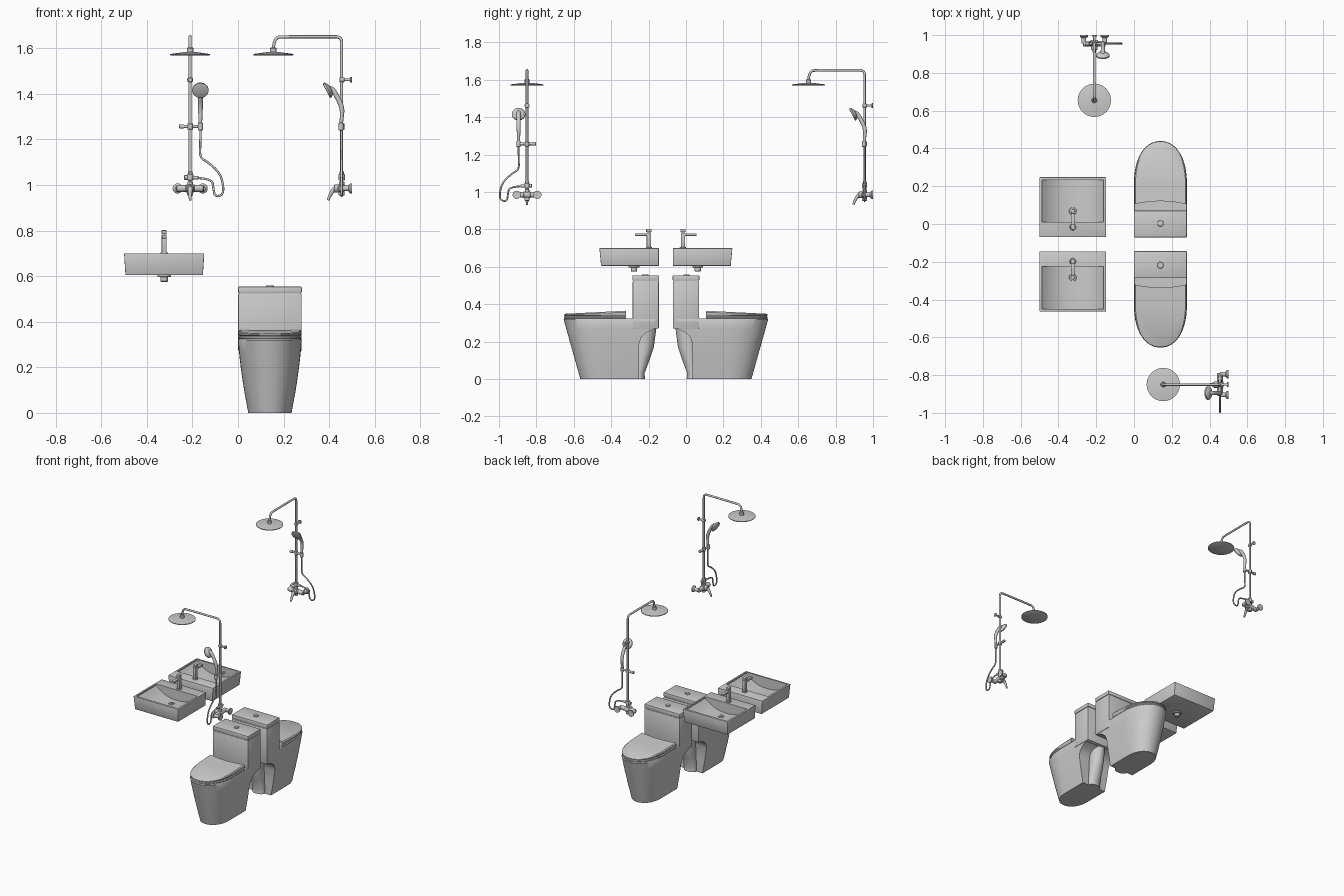
import bpy, bmesh
from math import pi, cos, sin, radians
from mathutils import Matrix, Vector

if "Cube" in bpy.data.objects:
    bpy.data.objects.remove(bpy.data.objects["Cube"])

parts = []  # parts of the fixture being built
UP, DOWN, OUT, SIDE = (0, 0, 1), (0, 0, -1), (0, -1, 0), (1, 0, 0)


def add(name, mesh, angle=35):
    mesh.shade_smooth()
    mesh.set_sharp_from_angle(angle=radians(angle))
    ob = bpy.data.objects.new(name, mesh)
    bpy.context.collection.objects.link(ob)
    parts.append(ob)
    return ob


def evaluated_mesh(ob):
    bpy.context.view_layer.update()
    return bpy.data.meshes.new_from_object(ob.evaluated_get(bpy.context.evaluated_depsgraph_get()))


def loft(name, rings, bevel=0):
    """Skin closed rings of equal length and cap both ends."""
    bm = bmesh.new()
    vs = [[bm.verts.new(p) for p in r] for r in rings]
    n = len(rings[0])
    for a, b in zip(vs, vs[1:]):
        for i in range(n):
            bm.faces.new((a[i], a[(i + 1) % n], b[(i + 1) % n], b[i]))
    bm.faces.new(vs[0])
    bm.faces.new(vs[-1])
    bmesh.ops.recalc_face_normals(bm, faces=bm.faces)
    if bevel:
        bmesh.ops.bevel(bm, geom=bm.edges[:], offset=bevel, segments=2, affect='EDGES', profile=0.5)
    me = bpy.data.meshes.new(name)
    bm.to_mesh(me)
    bm.free()
    return add(name, me)


def box(name, cx, hw, y0, y1, z0, z1, bevel=0.003, taper=0):
    def ring(z, t):
        w = hw - t
        return [(cx - w, y0 + 1.5 * t, z), (cx + w, y0 + 1.5 * t, z), (cx + w, y1, z), (cx - w, y1, z)]
    return loft(name, [ring(z0, taper), ring(z1, 0)], bevel)


def turned(name, origin, axis, profile, n=32):
    """Round part: profile of (distance along axis, radius)."""
    m = Matrix.Translation(origin) @ Vector(axis).to_track_quat('Z', 'Y').to_matrix().to_4x4()
    return loft(name, [[m @ Vector((r * cos(2 * pi * i / n), r * sin(2 * pi * i / n), d))
                        for i in range(n)] for d, r in profile])


def rod(name, origin, axis, length, r):
    """Cylinder with chamfered ends."""
    c = min(r, length) * 0.2
    return turned(name, origin, axis, [(0, r - c), (c, r), (length - c, r), (length, r - c)])


def tube(name, x, pts, radius, radii=None):
    """Smooth pipe through (y, z) points at x, or (x, z) points at y = P if x is None."""
    cu = bpy.data.curves.new(name, 'CURVE')
    cu.dimensions = '3D'
    cu.bevel_depth, cu.bevel_resolution, cu.use_fill_caps = radius, 4, True
    sp = cu.splines.new('NURBS')
    sp.points.add(len(pts) - 1)
    for i, (a, z) in enumerate(pts):
        sp.points[i].co = (a, P, z, 1) if x is None else (x, a, z, 1)
        sp.points[i].radius = radii[i] if radii else 1
    sp.order_u, sp.use_endpoint_u, sp.resolution_u = 3, True, 8
    tmp = bpy.data.objects.new(name + "_path", cu)
    bpy.context.collection.objects.link(tmp)
    me = evaluated_mesh(tmp)
    bpy.data.objects.remove(tmp)
    return add(name, me, 50)


def u_shape(z, hw, front, back, sag=0, tilt=0, n=32):
    """U outline: rounded front, straight sides, back edge optionally bowed."""
    side = -0.43
    pts = [(TX + hw * (1 - i / 4), back + sag * (1 - (1 - i / 4) ** 2)) for i in range(1, 8)]
    pts.append((TX - hw, back))
    for i in range(n + 1):
        c, s = cos(pi * i / n), sin(pi * i / n)
        pts.append((TX - hw * abs(c) ** 0.92 * (1 if c > 0 else -1), side + (front - side) * abs(s) ** 0.92))
    pts.append((TX + hw, back))
    return [(x, y, z + tilt * (y - front)) for x, y in pts]


def place_second(m):
    """Linked copy of the finished fixture; starts a new parts list."""
    for o in parts:
        c = o.copy()
        c.name = o.name + "_second"
        bpy.context.collection.objects.link(c)
        c.matrix_world = m
    parts.clear()


def half_turn(cx):
    p = Vector((cx, -0.1075, 0))
    return Matrix.Translation(p) @ Matrix.Rotation(pi, 4, 'Z') @ Matrix.Translation(-p)


# --- Toilet ---
TX = .14
rings = []
for z, back in ((0, -.25), (.1, -.25), (.19, -.25), (.225, -.238), (.25, -.21), (.268, -.17), (.318, -.165)):
    t = z / .318
    rings.append(u_shape(z, .095 + .065 * t - .02 * t * t, -.565 - .089 * t, back))
rings.append(u_shape(.324, .137, -.651, -.168))
loft("toilet_bowl", rings)


def slab(name, z, h, tilt):
    """Thin U plate with softened edges."""
    loft(name, [u_shape(z + h * k, .138 - e, -.652 + e, -.321, -.015, tilt * k)
                for k, e in ((0, .005), (.3, 0), (.7, 0), (1, .006))])


slab("toilet_seat", .322, .015, 0)
slab("toilet_lid", .337, .012, .05)
box("tank", TX, .139, -.285, -.145, .27, .523, .004)
box("tank_lid", TX, .14, -.286, -.144, .526, .554, .004)
box("tank_gap", TX, .136, -.282, -.148, .52, .53, 0)
rod("flush_button", (TX, -.218, .55), UP, .01, .017)
trap = []
for z, back in ((0, -.218), (.03, -.222), (.11, -.192), (.17, -.172), (.275, -.158)):
    yc, ry = (back - .28) / 2, (back + .28) / 2
    trap.append([(TX + .047 * cos(a * pi / 12), yc + ry * sin(a * pi / 12), z) for a in range(24)])
loft("trapway", trap)
place_second(half_turn(TX))

# --- Washbasin, hollowed with a curved trough ---
SX = -.324
basin = box("basin", SX, .176, -.463, -.145, .605, .70, .003, .006)
trough = [(SX - .163, .72), (SX + .163, .72)]
trough += [(SX + .163 * (1 - i / 12), .69 - .064 * (1 - abs(1 - i / 12) ** 2.4)) for i in range(25)]
cutter = loft("trough_cutter", [[(x, y, z) for x, z in trough] for y in (-.449, -.225)])
cutter.hide_render = True
mod = basin.modifiers.new("hollow", 'BOOLEAN')
mod.object, mod.operation, mod.solver = cutter, 'DIFFERENCE', 'EXACT'
hollow = evaluated_mesh(basin)
basin.modifiers.clear()
basin.data = hollow
hollow.set_sharp_from_angle(angle=radians(35))
parts.remove(cutter)
bpy.data.objects.remove(cutter)
rod("drain_ring", (SX, -.283, .622), UP, .008, .02)
rod("drain_plug", (SX, -.283, .628), UP, .006, .011)
rod("drain_outlet", (SX, -.278, .575), DOWN[:2] + (1,), .03, .017)
rod("drain_flange", (SX, -.278, .596), UP, .012, .029)
box("faucet_body", SX, .011, -.21, -.187, .698, .783)
box("faucet_spout", SX, .010, -.272, -.19, .766, .779, .002)
box("faucet_lever", SX, .011, -.213, -.185, .785, .802, .002)
rod("faucet_base", (SX, -.198, .698), UP, .007, .017)
place_second(half_turn(SX))

# --- Shower set, wall at y = 0, facing -y ---
P, H, MZ = -.045, .045, .985  # pipe offset, hand shower x, mixer height
tube("riser_pipe", 0, [(P, 1), (P, 1.6), (P, 1.651), (-.1, 1.651), (-.29, 1.651), (-.345, 1.648), (-.345, 1.585)], .0068)
turned("rain_head", (0, -.345, 1.569), UP, [(0, .085), (.002, .088), (.006, .088), (.014, .03)], 48)
rod("head_joint", (0, -.345, 1.58), UP, .023, .014)
rod("bracket_plate", (0, 0, 1.462), OUT, .008, .013)
rod("bracket_arm", (0, 0, 1.462), OUT, .04, .006)
rod("bracket_ring", (0, -.033, 1.462), OUT, .022, .011)
rod("slider_bar", (-.04, P, 1.257), SIDE, .09, .007)
rod("slider_knob", (-.048, P, 1.257), SIDE, .022, .0095)
rod("slider_clamp", (0, P, 1.243), UP, .028, .012)
rod("hand_holder", (H, -.048, 1.24), UP, .034, .011)
tube("hand_shower_handle", H, [(-.049, 1.24), (P, 1.29), (-.042, 1.34), (-.066, 1.39), (-.088, 1.425), (-.104, 1.424)],
     .01, [.7, .8, 1.1, 1.1, 1.1, 1.2])
turned("hand_shower_head", (H, -.092, 1.424), (0, -.88, -.45), [(0, .014), (.006, .027), (.014, .036), (.021, .036), (.023, .031)])
tube("hose", None, [(H, 1.245), (H, 1.18), (.042, 1.12), (.08, 1.1), (.133, 1.05), (.147, .99), (.142, .955),
                    (.108, .95), (.102, MZ), (.096, 1.03), (.01, 1.032)], .0048)
rod("diverter_base", (0, P, MZ), UP, .03, .012)
rod("diverter_body", (0, P, 1.02), UP, .028, .014)
rod("diverter_collar", (0, P, 1.045), UP, .015, .0095)
rod("diverter_stem", (-.02, P, 1.033), SIDE, .02, .006)
rod("diverter_knob", (-.026, P, 1.033), SIDE, .016, .01)
rod("hose_connector", (.01, P, 1.032), SIDE, .026, .008)
rod("mixer_body", (-.06, P, MZ), SIDE, .12, .015)
rod("mixer_centre", (-.02, P, MZ), SIDE, .04, .018)
rod("mixer_cartridge", (0, P, MZ), OUT, .034, .017)
tube("mixer_lever", 0, [(-.072, MZ), (-.09, .975), (-.105, .933)], .009, [1.3, 1, .6])
rod("bath_outlet", (0, P, MZ), DOWN, .032, .013)
for s in (-.055, .055):
    turned("wall_flange", (s, 0, MZ), OUT, [(0, .022), (.008, .022), (.016, .012), (-P, .012)])

first = list(parts)
place_second(Matrix.Translation((.5, -.85, 0)) @ Matrix.Rotation(-pi / 2, 4, 'Z'))
for o in first:
    o.matrix_world = Matrix.Translation((-.21, 1, 0))
